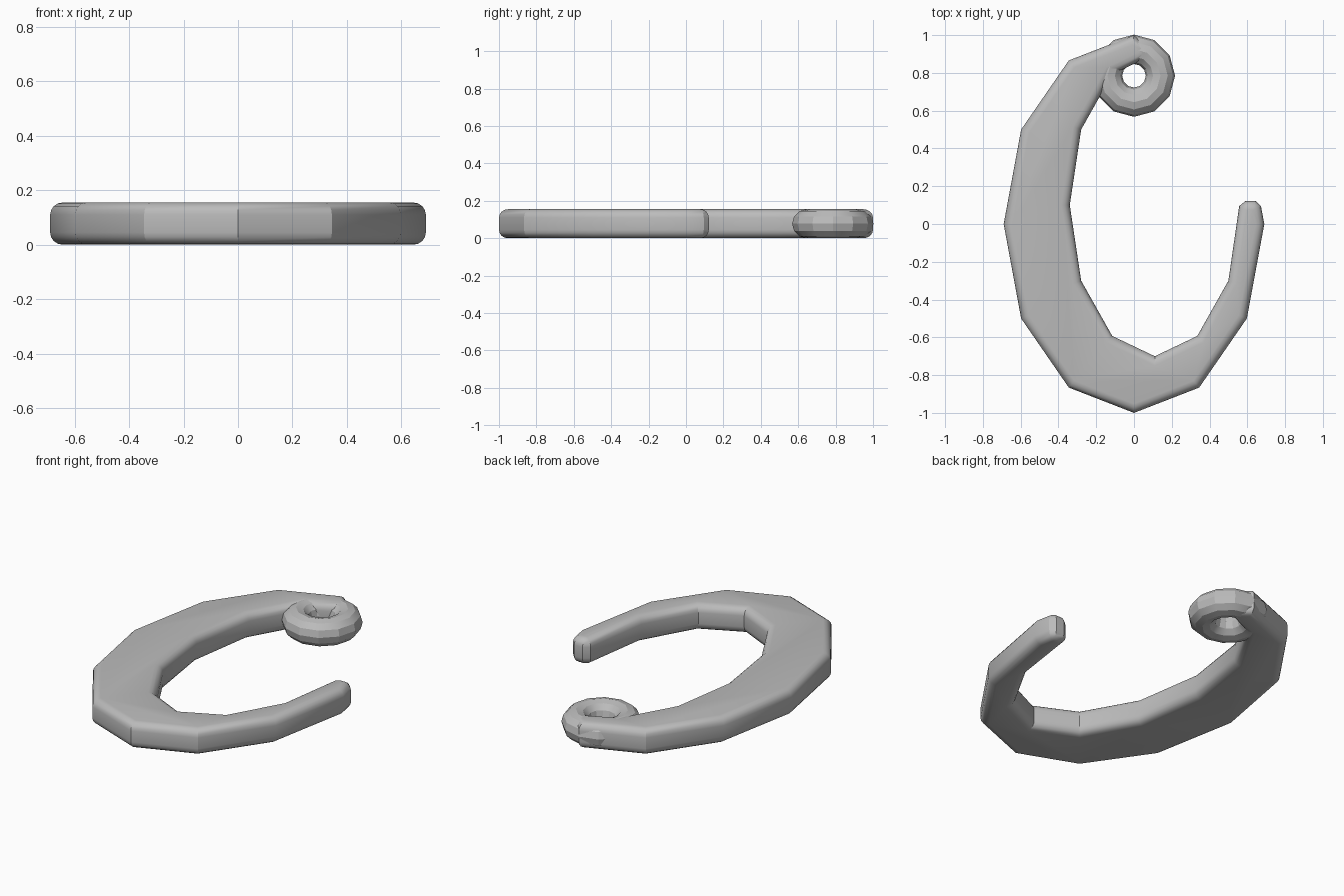
import bpy, bmesh
from math import sin, cos, radians

if "Cube" in bpy.data.objects:
    bpy.data.objects.remove(bpy.data.objects["Cube"])

HEIGHT = 0.155
grey = bpy.data.materials.new("plain grey")
grey.use_nodes = True
grey.diffuse_color = (0.5, 0.5, 0.5, 1)
grey.node_tree.nodes["Principled BSDF"].inputs["Base Color"].default_value = (0.5, 0.5, 0.5, 1)


def ellipse(cx, cy, rx, ry, angles):
    return [(cx + rx * cos(radians(a)), cy + ry * sin(radians(a))) for a in angles]


def finish(ob):
    ob.data.materials.append(grey)
    bpy.ops.object.select_all(action="DESELECT")
    ob.select_set(True)
    bpy.context.view_layer.objects.active = ob
    bpy.ops.object.shade_smooth_by_angle(angle=radians(25))


# Crescent hook: twelve-sided outer and inner ellipses, rounded tip
outer = ellipse(0, 0, 0.69, 1.0, range(90, 361, 30))
tip = [(0.672, 0.095), (0.645, 0.122), (0.59, 0.122), (0.557, 0.095)]
inner = ellipse(0.11, 0.1, 0.45, 0.8, range(-30, -271, -30))
mesh = bpy.data.meshes.new("hook_body")
bm = bmesh.new()
base = bm.faces.new([bm.verts.new((x, y, 0)) for x, y in outer + tip + inner])
top = bmesh.ops.extrude_face_region(bm, geom=[base])["geom"]
bmesh.ops.translate(bm, vec=(0, 0, HEIGHT), verts=[v for v in top if isinstance(v, bmesh.types.BMVert)])
bmesh.ops.recalc_face_normals(bm, faces=bm.faces)
rims = [e for e in bm.edges if abs(e.verts[0].co.z - e.verts[1].co.z) < 0.01]
bmesh.ops.bevel(bm, geom=rims, offset=0.045, segments=4, profile=0.5, affect="EDGES", clamp_overlap=False)
bm.to_mesh(mesh)
bm.free()
body = bpy.data.objects.new("hook_body", mesh)
bpy.context.collection.objects.link(body)
finish(body)

# Eyelet ring at the upper end
bpy.ops.mesh.primitive_torus_add(major_segments=12, minor_segments=12, major_radius=0.14,
                                 minor_radius=HEIGHT / 2, location=(0, 0.785, HEIGHT / 2))
ring = bpy.context.object
ring.name = "eyelet_ring"
finish(ring)
